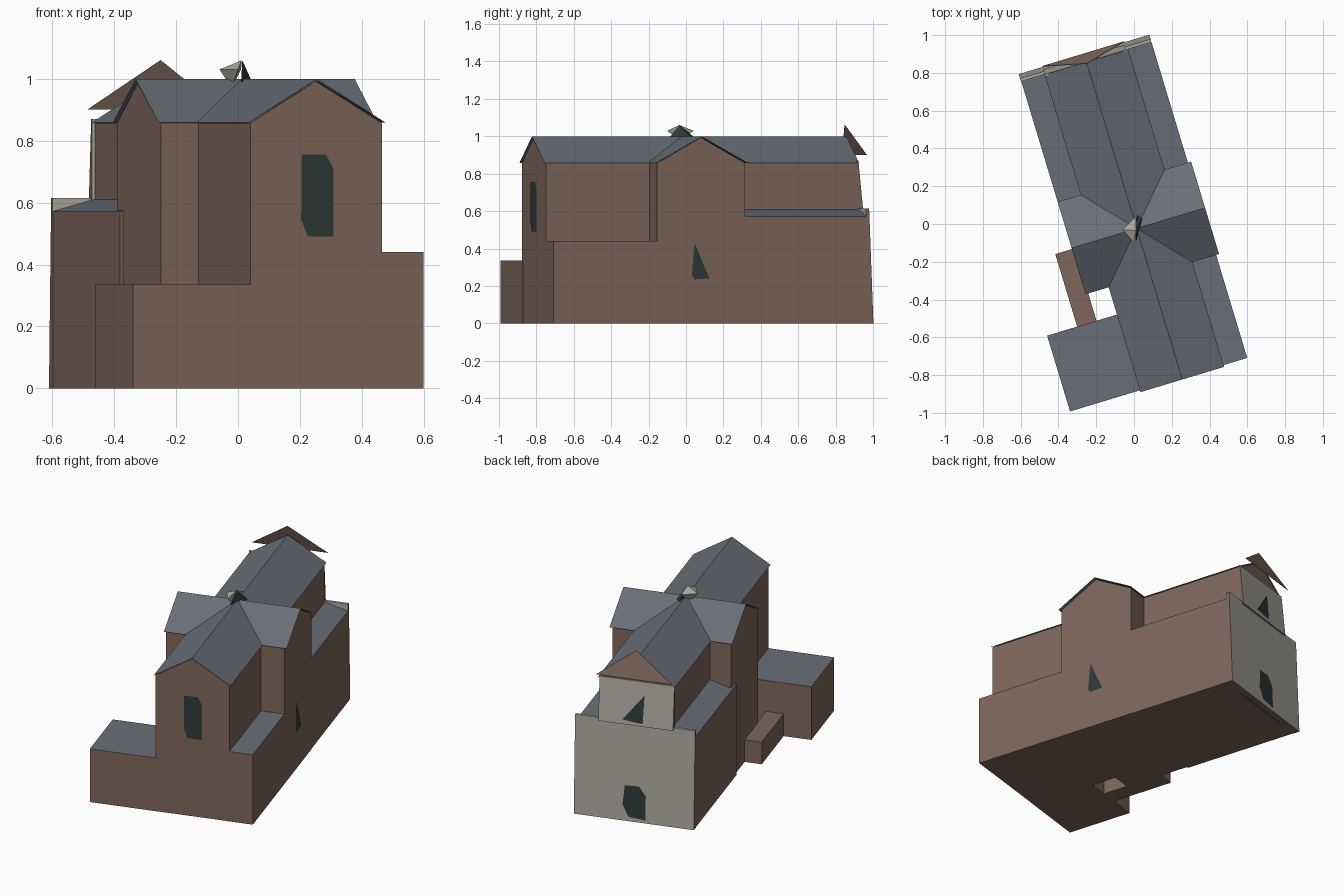
import bpy, bmesh, math
from mathutils import Matrix

if "Cube" in bpy.data.objects:
    bpy.data.objects.remove(bpy.data.objects["Cube"])

# The building is laid out straight (u across, v along), then turned on the plot
TURN = Matrix.Rotation(math.radians(16.8), 4, 'Z')


def material(name, hexa):
    m = bpy.data.materials.new(name)
    s = [int(hexa[i:i + 2], 16) / 255 for i in (0, 2, 4)]
    m.diffuse_color = [((c + 0.055) / 1.055) ** 2.4 if c > 0.04 else c / 12.92 for c in s] + [1]
    m.use_nodes = True
    m.node_tree.nodes["Principled BSDF"].inputs["Base Color"].default_value = m.diffuse_color
    return m


WALL = material("brown_wall", "7E665A")
ROOF = material("slate_roof", "696F78")
STONE = material("pale_stone", "ADA99F")
DARK = material("dark_glass", "2E3A38")


def build(name, verts, faces, mats, rule=None, solid=True):
    """Mesh from corners; rule(normal) picks the material in the straight frame."""
    bm = bmesh.new()
    vs = [bm.verts.new(v) for v in verts]
    for f in faces:
        bm.faces.new([vs[i] for i in f])
    if solid:
        bmesh.ops.recalc_face_normals(bm, faces=bm.faces)
    bm.normal_update()
    for f in bm.faces:
        f.material_index = rule(f.normal) if rule else 0
    bm.transform(TURN)
    me = bpy.data.meshes.new(name)
    bm.to_mesh(me)
    bm.free()
    for m in mats:
        me.materials.append(m)
    ob = bpy.data.objects.new(name, me)
    bpy.context.collection.objects.link(ob)
    return ob


def prism(name, profile, a, b, axis, mats, rule=None):
    """Extrude a (side, z) profile from a to b along the v or u axis."""
    n = len(profile)
    put = (lambda s, z, t: (s, t, z)) if axis == 'v' else (lambda s, z, t: (t, s, z))
    verts = [put(s, z, t) for t in (a, b) for s, z in profile]
    faces = [range(n), range(n, 2 * n)]
    faces += [(i, (i + 1) % n, n + (i + 1) % n, n + i) for i in range(n)]
    return build(name, verts, faces, mats, rule)


def top_is_roof(n):
    return 1 if n.z > 0.5 else 0


def gabled_hall(name, s0, s1, a, b, axis, over):
    """Walls with gable ends, plus a folded roof with a small overhang."""
    mid = (s0 + s1) / 2
    prism(name + "_walls", [(s0, 0), (s1, 0), (s1, .857), (mid, .992), (s0, .857)],
          a, b, axis, [WALL])
    e = .01
    prism(name + "_roof", [(s0 - e, .858), (mid, 1.0), (s1 + e, .858), (mid, .994)],
          a - over[0], b + over[1], axis, [ROOF])


# Main halls crossing in the middle
gabled_hall("nave", -.215, .228, -.851, .89, 'v', (.011, .004))
gabled_hall("transept", -.272, .219, -.342, .369, 'u', (.011, .016))

# Rear side aisles with lean-to roofs
for side, wall, edge in (("right", .22, .367), ("left", -.21, -.353)):
    prism(side + "_rear_aisle", [(wall, 0), (edge, 0), (edge, .572), (wall, .612)],
          .15, .9, 'v', [WALL, ROOF], top_is_roof)


def box(name, u0, u1, v0, v1, top, mats=(WALL, ROOF)):
    prism(name, [(u0, 0), (u1, 0), (u1, top), (u0, top)], v0, v1, 'v', mats,
          top_is_roof if len(mats) > 1 else None)


# Flat-roofed lower blocks
box("right_front_aisle", .22, .369, -.852, -.26, .44)
box("left_front_annex", -.611, -.20, -.852, -.433, .335)
box("left_low_passage", -.445, -.338, -.44, -.032, .14, (WALL,))


# Leaning stone facade, in two stages
def facade(name, u0, u1, back, low, high, z0, z1):
    verts = [(u, v, z) for u in (u0, u1)
             for v, z in ((back, z0), (low, z0), (high, z1), (back, z1))]
    faces = [(0, 1, 2, 3), (4, 5, 6, 7)] + \
            [(i, (i + 1) % 4, 4 + (i + 1) % 4, 4 + i) for i in range(4)]
    build(name, verts, faces, [WALL, STONE], lambda n: 1 if abs(n.y) > .5 or n.z > .5 else 0)


facade("lower_facade", -.355, .367, .895, .936, .912, 0, .615)
facade("upper_facade", -.225, .225, .885, .922, .895, .60, .87)

# Tilted gable board floating over the facade
prism("facade_gable_board", [(-.225, .9), (.231, .9), (.006, 1.06)], 0, .003, 'v', [WALL])
gable = bpy.data.objects["facade_gable_board"].data
back = TURN.to_3x3() @ Matrix.Identity(3).col[1]
for v in gable.vertices:
    v.co += back * (.938 - (v.co.z - .9) * .34)


# Glass plates: (side, z) outline placed on a wall
def window(name, outline, place):
    build(name, [place(s, z) for s, z in outline], [range(len(outline))], [DARK], solid=False)


window("front_window", [(-.045, .545), (-.022, .49), (.064, .49), (.064, .71), (.04, .755),
                        (-.043, .755)], lambda s, z: (s, -.855, z))
window("transept_window", [(-.08, .26), (-.065, .235), (.019, .24), (-.065, .43)],
       lambda s, z: (.373, s, z))
window("door", [(.062, .22), (-.023, .225), (-.065, .17), (-.065, .02), (.038, .03),
                (.074, .1)], lambda s, z: (s, .94 - z * .039, z))
window("upper_facade_window", [(.079, .63), (-.049, .79), (-.043, .617)],
       lambda s, z: (s, .926 - (z - .6) * .1, z))

# Small broken lantern over the crossing
undo = TURN.inverted()


def shard(name, pts, faces, mat):
    from mathutils import Vector
    build(name, [undo @ Vector(p) for p in pts], faces, [mat])


shard("lantern_stone", [(-.06, -.03, 1.03), (.01, .04, 1.03), (0, -.1, 1.03),
                        (-.02, -.03, .97), (.012, -.035, 1.06)],
      [(0, 1, 4), (0, 4, 2), (0, 3, 1), (0, 2, 3), (1, 3, 2), (1, 2, 4)], STONE)
shard("lantern_spike", [(.015, .05, .99), (.045, .03, .99), (.01, -.09, .99),
                        (.014, -.035, 1.06)],
      [(0, 1, 2), (0, 1, 3), (1, 2, 3), (2, 0, 3)], DARK)
